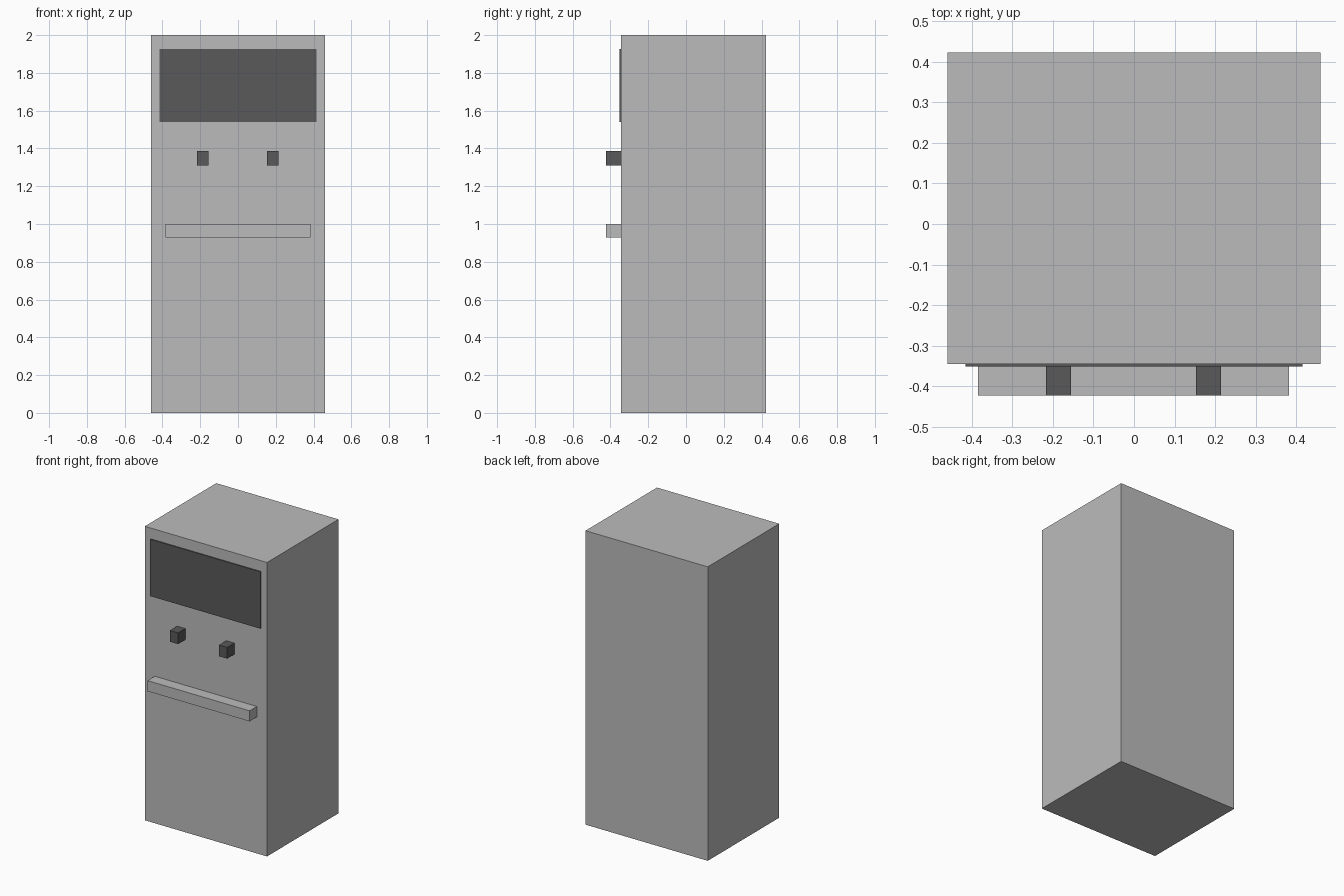
import bpy
from mathutils import Vector

if "Cube" in bpy.data.objects:
    bpy.data.objects.remove(bpy.data.objects["Cube"], do_unlink=True)


def material(name, rgb):
    mat = bpy.data.materials.new(name)
    mat.use_nodes = True
    color = (*rgb, 1.0)
    mat.diffuse_color = color
    mat.node_tree.nodes["Principled BSDF"].inputs["Base Color"].default_value = color
    return mat


def box(name, low, high, mat):
    """Axis-aligned box between two opposite corners."""
    low, high = Vector(low), Vector(high)
    bpy.ops.mesh.primitive_cube_add(size=1, location=(low + high) / 2)
    obj = bpy.context.object
    obj.name = name
    obj.scale = high - low
    bpy.ops.object.transform_apply(location=False, rotation=False, scale=True)
    obj.data.materials.append(mat)
    return obj


light_grey = material("light grey", (0.5, 0.5, 0.5))
dark_grey = material("dark grey", (0.1, 0.1, 0.1))

FRONT = -0.345   # front plane of the cabinet
REACH = -0.423   # how far the fittings stick out

# Cabinet
box("cabinet", (-0.46, FRONT, 0), (0.46, 0.423, 2), light_grey)

# Thin dark panel near the top
box("display_panel", (-0.416, FRONT - 0.007, 1.54), (0.416, FRONT, 1.927), dark_grey)

# Pair of square knobs
for side, x in (("right", -0.186), ("left", 0.184)):
    box(side + "_knob", (x - 0.031, REACH, 1.31), (x + 0.031, FRONT, 1.386), dark_grey)

# Horizontal handle bar
box("handle_bar", (-0.385, REACH, 0.928), (0.383, FRONT, 1.0), light_grey)
